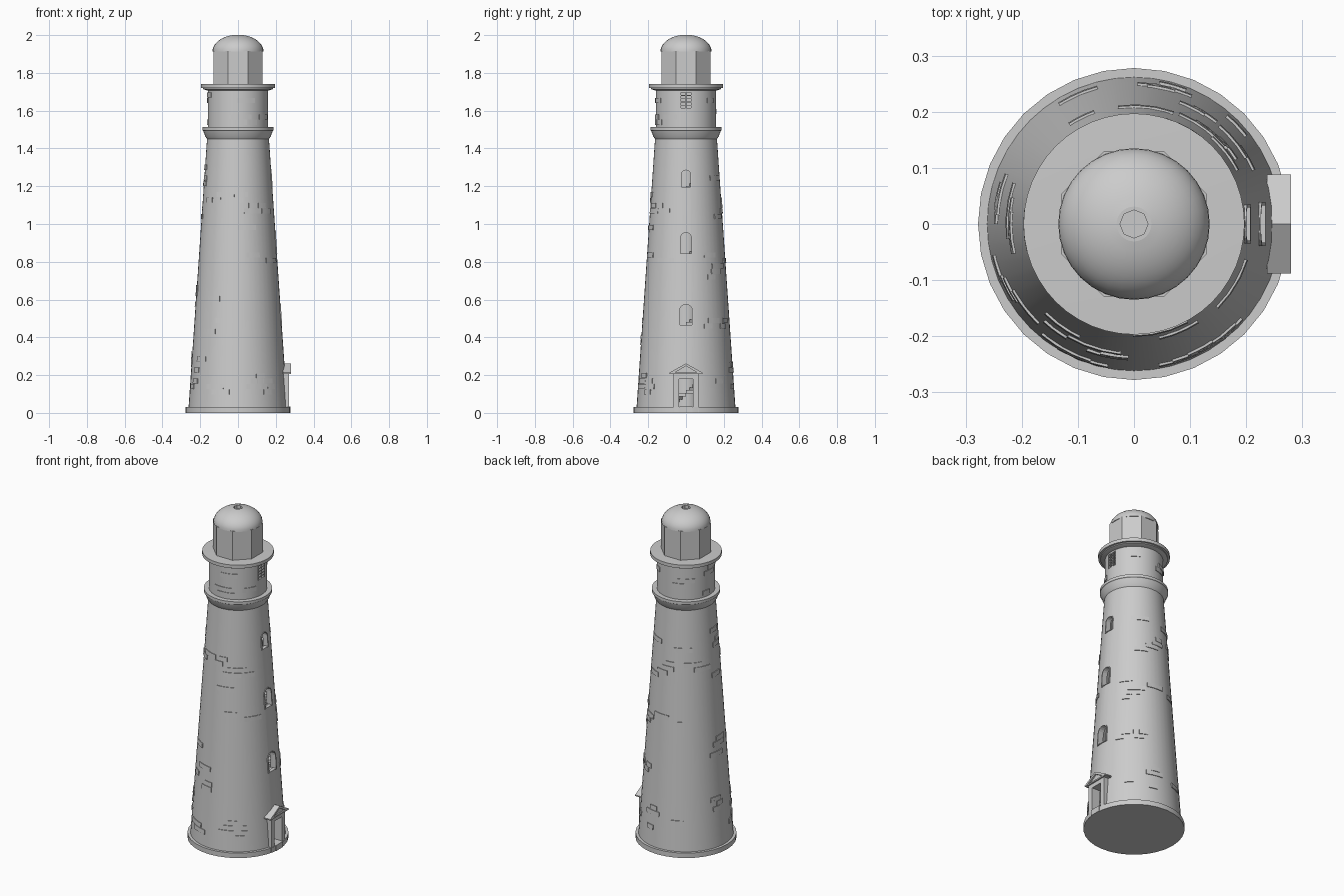
import bpy, bmesh, math, random
from math import sin, cos, pi, tau

if "Cube" in bpy.data.objects:
    bpy.data.objects.remove(bpy.data.objects["Cube"])

random.seed(7)
WALL = [(0.262, 0.03), (0.164, 1.45)]


def wall_r(z):
    if z > 1.5:
        return 0.16
    (r0, z0), (r1, z1) = WALL
    return r0 + (r1 - r0) * (z - z0) / (z1 - z0)


def finish(name, bm, smooth=False):
    bmesh.ops.recalc_face_normals(bm, faces=bm.faces)
    me = bpy.data.meshes.new(name)
    bm.to_mesh(me)
    bm.free()
    ob = bpy.data.objects.new(name, me)
    bpy.context.collection.objects.link(ob)
    if smooth:
        shade(ob)
    return ob


def shade(ob):
    bpy.ops.object.select_all(action='DESELECT')
    ob.select_set(True)
    bpy.context.view_layer.objects.active = ob
    bpy.ops.object.shade_smooth_by_angle(angle=math.radians(30))


def lathe(name, profile, n=32, loop=False, turn=0.0, smooth=True):
    """Revolve (r, z) points; loop closes the profile, otherwise ends are capped."""
    bm = bmesh.new()
    rings = [[bm.verts.new((r * cos(turn + tau * i / n), r * sin(turn + tau * i / n), z))
              for i in range(n)] for r, z in profile]
    pairs = list(zip(rings, rings[1:]))
    if loop:
        pairs.append((rings[-1], rings[0]))
    else:
        bm.faces.new(rings[0])
        bm.faces.new(rings[-1])
    for a, b in pairs:
        for i in range(n):
            j = (i + 1) % n
            bm.faces.new((a[i], a[j], b[j], b[i]))
    return finish(name, bm, smooth)


def add_prism(bm, yz, x0, x1):
    """Extrude a (y, z) outline along x; x0 and x1 may be functions of z."""
    f0 = x0 if callable(x0) else lambda z: x0
    f1 = x1 if callable(x1) else lambda z: x1
    a = [bm.verts.new((f0(z), y, z)) for y, z in yz]
    b = [bm.verts.new((f1(z), y, z)) for y, z in yz]
    bm.faces.new(a)
    bm.faces.new(b)
    for i in range(len(yz)):
        j = (i + 1) % len(yz)
        bm.faces.new((a[i], a[j], b[j], b[i]))


def rect(y0, y1, z0, z1):
    return [(y0, z0), (y1, z0), (y1, z1), (y0, z1)]


def prism(name, yz, x0, x1):
    bm = bmesh.new()
    add_prism(bm, yz, x0, x1)
    return finish(name, bm)


def arch(w, z0, z1):
    return [(-w, z0), (w, z0)] + [(w * cos(pi * i / 8), z1 - w + w * sin(pi * i / 8)) for i in range(9)]


def cut(ob, outline):
    cutter = prism("cutter", outline, 0.05, 0.4)
    cutter.hide_render = True
    m = ob.modifiers.new("opening", 'BOOLEAN')
    m.operation, m.object, m.solver = 'DIFFERENCE', cutter, 'EXACT'
    bpy.context.view_layer.objects.active = ob
    bpy.ops.object.modifier_apply(modifier=m.name)
    bpy.data.objects.remove(cutter)


# Plinth, hollow tower wall and upper drum
lathe("plinth", [(0.278, 0), (0.278, 0.03)])
tower = lathe("tower_wall", [(0.262, 0.025), (0.164, 1.45), (0.135, 1.45), (0.225, 0.025)], 48, True)
drum = lathe("upper_drum", [(0.16, 1.5), (0.16, 1.715), (0.13, 1.715), (0.13, 1.5)], 48, True)
lathe("flared_cornice", [(0.15, 1.445), (0.164, 1.45), (0.174, 1.465), (0.184, 1.493), (0.188, 1.496),
                         (0.188, 1.513), (0.15, 1.513)], 48)
lathe("gallery_floor", [(0.16, 1.706), (0.185, 1.714), (0.185, 1.72), (0.197, 1.72),
                        (0.197, 1.74), (0.12, 1.742)], 48)

# Octagonal lantern and open-topped dome
lathe("lantern", [(0.14, 1.735), (0.14, 1.917)], 8, turn=pi / 8, smooth=False)
arc = [(0.135 * cos(t), 1.913 + 0.089 * sin(t)) for t in [1.34 * i / 10 for i in range(11)]]
lathe("dome", arc + [(0.031, 2.0), (0.025, 2.0), (0.025, 1.98)], 32)
lathe("vent_ring", [(0.031, 1.985), (0.031, 2.0), (0.025, 2.0), (0.025, 1.985)], 8, True, smooth=False)

# Door and window openings
WINDOWS = [(0.038, 0.46, 0.58), (0.034, 0.84, 0.96), (0.03, 1.19, 1.29)]
cut(tower, rect(-0.036, 0.036, 0.032, 0.18))
for w in WINDOWS:
    cut(tower, arch(*w))
cut(drum, rect(-0.03, 0.03, 1.61, 1.70))
shade(tower)
shade(drum)

# Arched window frames, following the wall slope
for k, (w, z0, z1) in enumerate(WINDOWS):
    bm = bmesh.new()
    outer, inner = arch(w + 0.001, z0, z1), arch(w - 0.005, z0 + 0.005, z1 - 0.005)
    n = len(outer)
    for i in range(n):
        j = (i + 1) % n
        add_prism(bm, [outer[i], outer[j], inner[j], inner[i]],
                  lambda z: wall_r(z) - 0.02, lambda z: wall_r(z) + 0.002)
    finish(f"window_frame_{k + 1}", bm)

# Square gridded window in the drum
bm = bmesh.new()
for y in (-0.028, 0, 0.028):
    add_prism(bm, rect(y - 0.002, y + 0.002, 1.61, 1.70), 0.145, 0.16)
for i in range(6):
    z = 1.612 + i * 0.0172
    add_prism(bm, rect(-0.03, 0.03, z - 0.002, z + 0.002), 0.145, 0.16)
finish("drum_window_grid", bm)

# Entrance: pillars, lintel, gabled hood and step
for s, side in ((-1, "left"), (1, "right")):
    prism(f"door_pillar_{side}", rect(*sorted((s * 0.036, s * 0.066)), 0.0, 0.2), 0.235, 0.27)
prism("door_lintel", rect(-0.066, 0.066, 0.18, 0.21), 0.235, 0.27)
prism("gable_panel", [(-0.08, 0.205), (0.08, 0.205), (0, 0.25)], 0.235, 0.27)
prism("gable_base", rect(-0.086, 0.086, 0.205, 0.213), 0.237, 0.278)
prism("gable_roof", [(-0.088, 0.207), (-0.07, 0.207), (0, 0.248), (0.07, 0.207), (0.088, 0.207),
                     (0.088, 0.213), (0, 0.262), (-0.088, 0.213)], 0.237, 0.28)
prism("door_step", rect(-0.034, 0.034, 0.0, 0.034), 0.22, 0.279)


# Slightly raised stones scattered in stepped clusters
def add_stone(bm, a0, a1, z0, z1):
    cols = []
    for i in range(4):
        a = a0 + (a1 - a0) * i / 3
        cols.append([bm.verts.new(((wall_r(z) + d) * cos(a), (wall_r(z) + d) * sin(a), z))
                     for z, d in ((z0, -0.006), (z0, 0.004), (z1, 0.004), (z1, -0.006))])
    for p, q in zip(cols, cols[1:]):
        for i in range(4):
            j = (i + 1) % 4
            bm.faces.new((p[i], p[j], q[j], q[i]))
    bm.faces.new(cols[0])
    bm.faces.new(cols[-1])


bm = bmesh.new()
H = 0.029
rows = [0.04 + i * H for i in range(47)]
spots = [random.choice(rows) for _ in range(50)] + [1.525 + H * random.randrange(5) for _ in range(10)]
for z in spots:
    start = random.uniform(0.36, tau - 0.75)
    top = 1.70 if z > 1.5 else 1.44
    for row in range(random.choice((1, 1, 2))):
        z0 = z + row * H
        if z0 + H > top:
            break
        step = 0.05 / wall_r(z0)
        a = start + row * step * 0.5
        add_stone(bm, a, min(a + step * random.choice((1, 1, 1.5, 2)), tau - 0.3), z0, z0 + H * 0.93)
finish("raised_stones", bm, True)

# Spiral stair inside, with centre post and balusters
bm = bmesh.new()
PER = 24
for i in range(-6, 86):
    a0, a1 = tau * i / PER, tau * (i + 1) / PER
    z = 0.12 + 0.36 * i / PER
    ro, ri = wall_r(max(z, 0.03)) - 0.036, 0.07
    quad = [(ri, a0), (ro, a0), (ro, a1), (ri, a1)]
    lo = [bm.verts.new((r * cos(a), r * sin(a), z - 0.018)) for r, a in quad]
    hi = [bm.verts.new((r * cos(a), r * sin(a), z)) for r, a in quad]
    bm.faces.new(lo)
    bm.faces.new(hi)
    for k in range(4):
        j = (k + 1) % 4
        bm.faces.new((lo[k], lo[j], hi[j], hi[k]))
finish("spiral_stair", bm)
lathe("stair_post", [(0.072, 0.03), (0.072, 1.5)], 16)
